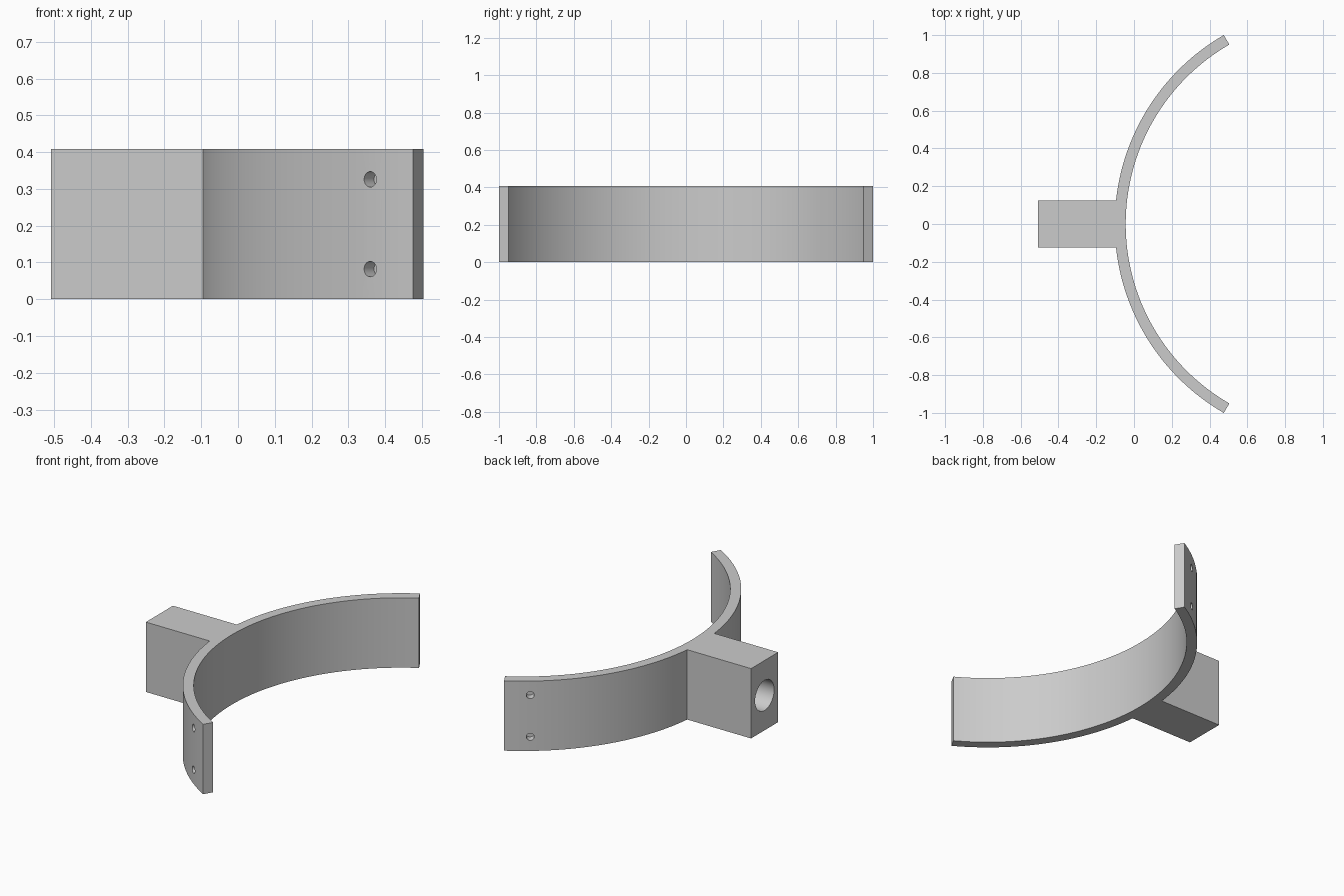
import bpy, bmesh
from math import sin, cos, asin, pi, radians
from mathutils import Matrix, Vector

if "Cube" in bpy.data.objects:
    bpy.data.objects.remove(bpy.data.objects["Cube"], do_unlink=True)

HEIGHT = 0.408
CENTRE_X = 1.053
R_OUT, R_IN = 1.155, 1.097
SPAN = radians(60)
BLOCK_HALF, BLOCK_END = 0.125, -0.508

grey = bpy.data.materials.new("light grey")
grey.use_nodes = True
colour = (0.6, 0.6, 0.6, 1)
grey.diffuse_color = colour
grey.node_tree.nodes["Principled BSDF"].inputs["Base Color"].default_value = colour


def arc(radius, start, end, steps):
    """Points on an arc about the band's axis, angle measured from -x."""
    angles = [start + (end - start) * i / steps for i in range(steps + 1)]
    return [(CENTRE_X - radius * cos(a), radius * sin(a)) for a in angles]


def to_object(bm, name):
    bmesh.ops.recalc_face_normals(bm, faces=bm.faces)
    mesh = bpy.data.meshes.new(name)
    bm.to_mesh(mesh)
    bm.free()
    mesh.materials.append(grey)
    obj = bpy.data.objects.new(name, mesh)
    bpy.context.collection.objects.link(obj)
    return obj


# Curved band with the rectangular mounting block, as one extruded outline
root = asin(BLOCK_HALF / R_OUT)
outline = (arc(R_OUT, SPAN, root, 36)
           + [(BLOCK_END, BLOCK_HALF), (BLOCK_END, -BLOCK_HALF)]
           + arc(R_OUT, -root, -SPAN, 36)
           + arc(R_IN, -SPAN, SPAN, 80))
bm = bmesh.new()
base = bm.faces.new([bm.verts.new((x, y, 0)) for x, y in outline])
top = bmesh.ops.extrude_face_region(bm, geom=[base])["geom"]
bmesh.ops.translate(bm, vec=(0, 0, HEIGHT),
                    verts=[v for v in top if isinstance(v, bmesh.types.BMVert)])
bracket = to_object(bm, "curved_bracket")

# Blind holes: one large socket in the block, two screw holes near each band end
cutters = bmesh.new()


def add_hole(mouth, inward, radius, depth):
    length = depth + 0.05
    middle = Vector(mouth) + inward * (depth - length / 2)
    turn = inward.to_track_quat('Z', 'Y').to_matrix().to_4x4()
    bmesh.ops.create_cone(cutters, cap_ends=True, segments=32, radius1=radius,
                          radius2=radius, depth=length,
                          matrix=Matrix.Translation(middle) @ turn)


add_hole((BLOCK_END, 0, HEIGHT / 2), Vector((1, 0, 0)), 0.088, 0.38)
for side in (-1, 1):
    a = side * radians(53.1)
    for z in (0.082, HEIGHT - 0.082):
        mouth = (CENTRE_X - R_OUT * cos(a), R_OUT * sin(a), z)
        add_hole(mouth, Vector((cos(a), -sin(a), 0)), 0.021, 0.045)
cutter = to_object(cutters, "hole_cutter")
cutter.hide_render = True

cut = bracket.modifiers.new("holes", 'BOOLEAN')
cut.operation = 'DIFFERENCE'
cut.solver = 'EXACT'
cut.object = cutter

bpy.ops.object.select_all(action='DESELECT')
bracket.select_set(True)
bpy.context.view_layer.objects.active = bracket
bpy.ops.object.modifier_apply(modifier=cut.name)
bpy.data.objects.remove(cutter, do_unlink=True)
bpy.ops.object.shade_smooth_by_angle(angle=radians(30))
